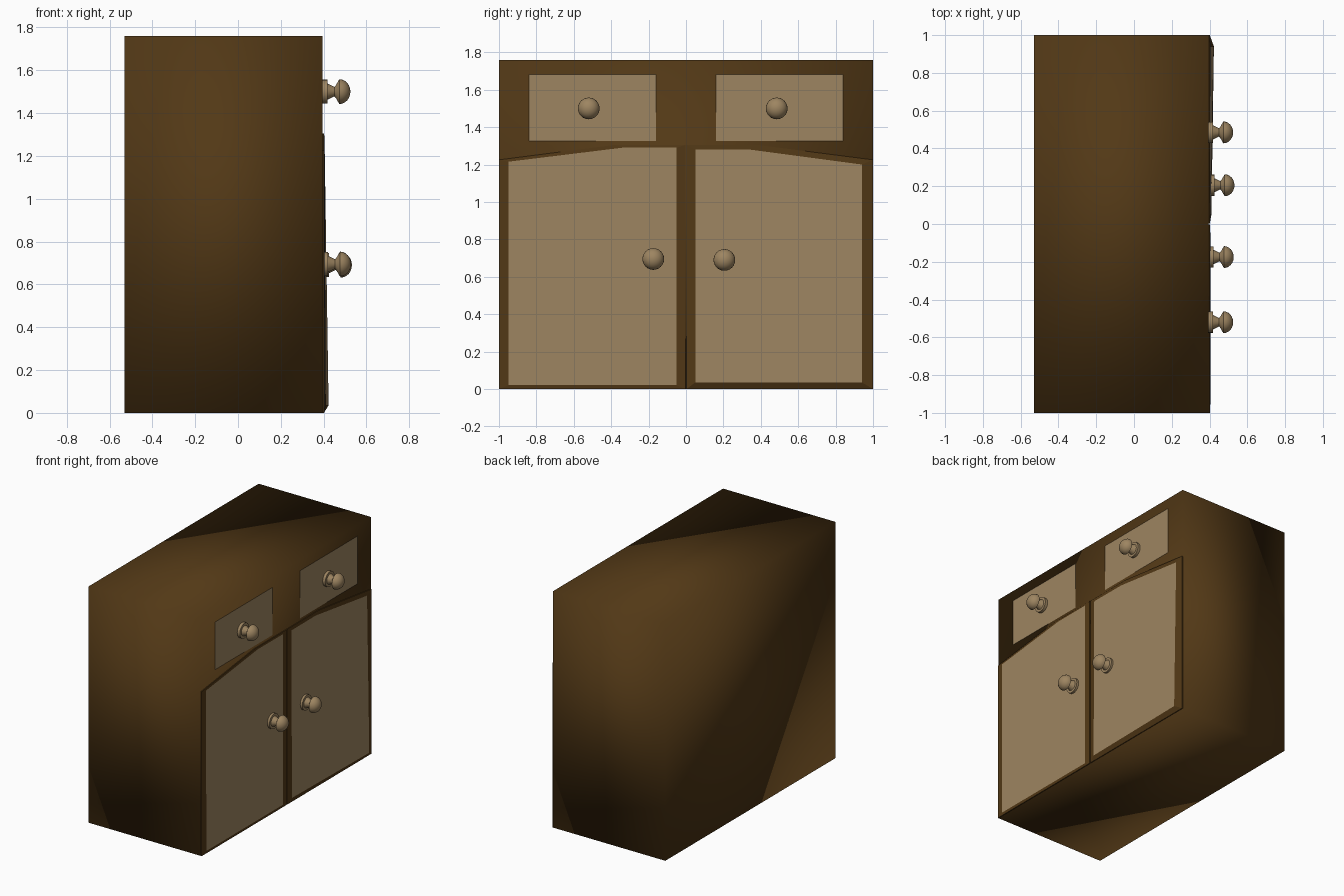
import bpy, bmesh, math
from mathutils import Vector

if "Cube" in bpy.data.objects:
    bpy.data.objects.remove(bpy.data.objects["Cube"])

FRONT = 0.395  # x of the cabinet face carrying drawers and doors


def material(name, color):
    m = bpy.data.materials.new(name)
    m.diffuse_color = color
    m.use_nodes = True
    m.node_tree.nodes["Principled BSDF"].inputs["Base Color"].default_value = m.diffuse_color
    return m


DARK = material("dark_wood", (0.085, 0.040, 0.008, 1))
LIGHT = material("light_wood", (0.34, 0.235, 0.12, 1))


def finish(name, bm, *mats):
    me = bpy.data.meshes.new(name)
    bm.to_mesh(me)
    bm.free()
    for m in mats:
        me.materials.append(m)
    ob = bpy.data.objects.new(name, me)
    bpy.context.collection.objects.link(ob)
    return ob


# Carcass: one softly shaded box
bm = bmesh.new()
bmesh.ops.create_cube(bm, size=1)
for v in bm.verts:
    v.co = Vector((-0.53 if v.co.x < 0 else FRONT, v.co.y * 2, 0 if v.co.z < 0 else 1.76))
for f in bm.faces:
    f.smooth = True
finish("cabinet_body", bm, DARK)


def door(name, rim, panel):
    """Dark frame sloping from the cabinet face up to a light inner panel."""
    bm = bmesh.new()
    loops = [[bm.verts.new((x, y, z)) for y, z in rim] for x in (FRONT, FRONT + 0.006)]
    loops.append([bm.verts.new(p) for p in panel])
    n = len(rim)
    for a, b in zip(loops, loops[1:]):
        for i in range(n):
            j = (i + 1) % n
            bm.faces.new((a[i], a[j], b[j], b[i]))
    bm.faces.new(loops[-1]).material_index = 1
    finish(name, bm, DARK, LIGHT)


# Arched doors, points running counter-clockwise seen from the face
door("left_door",
     [(-1, 0.0), (-0.003, 0.0), (-0.003, 1.305), (-0.38, 1.305), (-1, 1.225)],
     [(0.404, -0.95, 0.02), (0.404, -0.05, 0.02), (0.404, -0.05, 1.29),
      (0.403, -0.34, 1.29), (0.403, -0.95, 1.215)])
door("right_door",
     [(0.003, 0.0), (1, 0.0), (1, 1.225), (0.38, 1.305), (0.003, 1.305)],
     [(0.410, 0.05, 0.035), (0.423, 0.94, 0.035), (0.405, 0.94, 1.20),
      (0.402, 0.34, 1.28), (0.404, 0.05, 1.28)])

# Drawer fronts, nearly flush with the face
for name, side in (("left_drawer", -1), ("right_drawer", 1)):
    y0, y1 = sorted((side * 0.16, side * 0.84))
    bm = bmesh.new()
    bm.faces.new([bm.verts.new((FRONT + 0.002, y, z))
                  for y, z in ((y0, 1.325), (y1, 1.325), (y1, 1.68), (y0, 1.68))])
    finish(name, bm, LIGHT)

# Turned knob profile: (height, radius) for backplate, neck and domed head
PROFILE = [(0, 0.056), (0.023, 0.056), (0.023, 0.038), (0.055, 0.022), (0.062, 0.030),
           (0.078, 0.058)]
PROFILE += [(0.078 + 0.052 * math.sin(a), 0.058 * math.cos(a))
            for a in (math.radians(15 * k) for k in range(1, 6))] + [(0.130, 0)]


def knob(name, x, y, z):
    bm = bmesh.new()
    vs = [bm.verts.new((x + h, y, z + r)) for h, r in PROFILE]
    es = [bm.edges.new(p) for p in zip(vs, vs[1:])]
    bmesh.ops.spin(bm, geom=vs + es, cent=(x, y, z), axis=(1, 0, 0),
                   angle=math.tau, steps=24, use_merge=True)
    bmesh.ops.remove_doubles(bm, verts=bm.verts, dist=1e-5)
    bmesh.ops.holes_fill(bm, edges=[e for e in bm.edges if e.is_boundary])
    bmesh.ops.recalc_face_normals(bm, faces=bm.faces)
    ob = finish(name, bm, LIGHT)
    bpy.ops.object.select_all(action='DESELECT')
    bpy.context.view_layer.objects.active = ob
    ob.select_set(True)
    bpy.ops.object.shade_smooth_by_angle(angle=math.radians(45))


knob("left_drawer_knob", FRONT, -0.52, 1.50)
knob("right_drawer_knob", FRONT, 0.485, 1.50)
knob("left_door_knob", FRONT + 0.003, -0.175, 0.695)
knob("right_door_knob", FRONT + 0.007, 0.205, 0.69)
